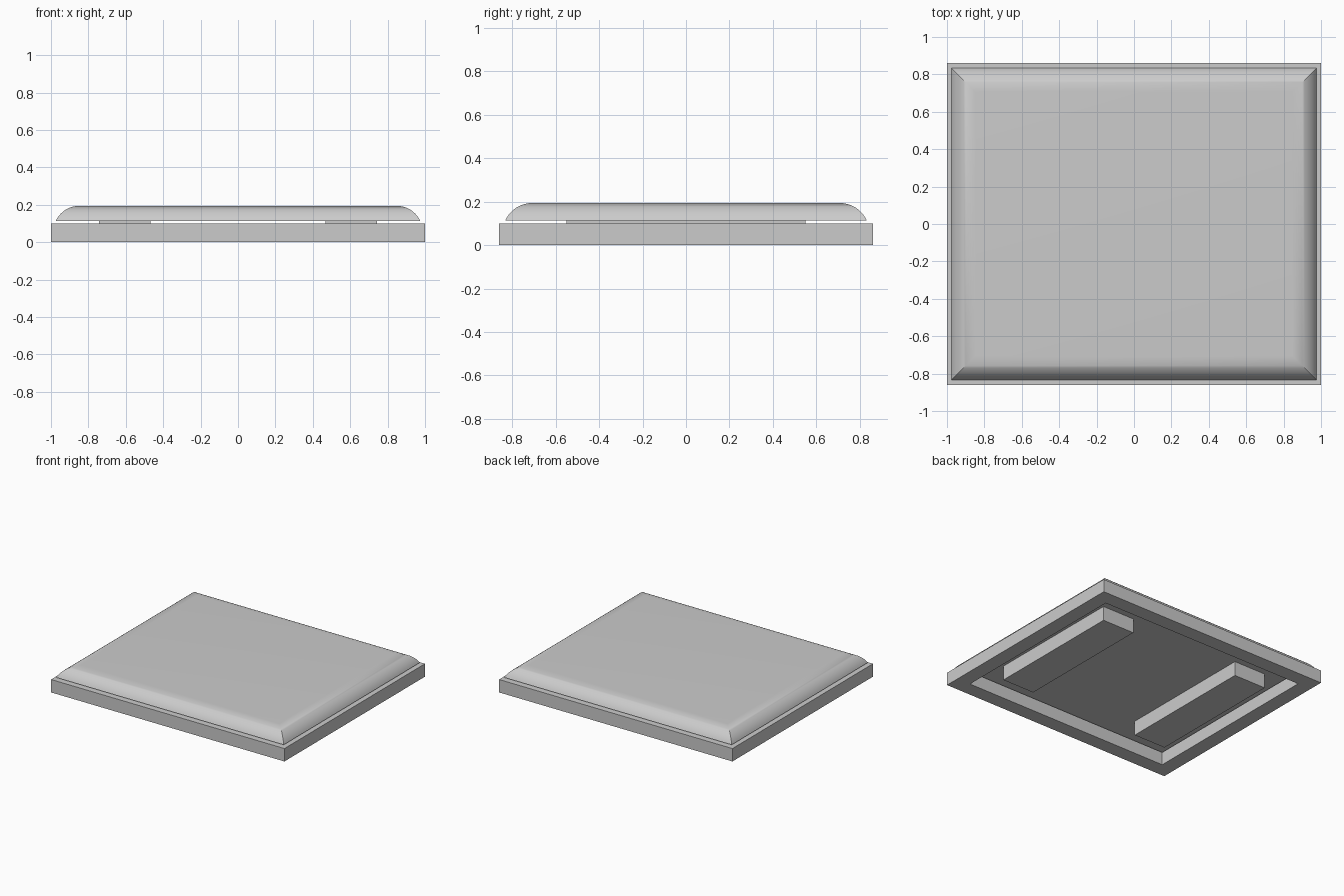
import bpy, bmesh, math

if "Cube" in bpy.data.objects:
    bpy.data.objects.remove(bpy.data.objects["Cube"], do_unlink=True)

grey = bpy.data.materials.new("soft grey")
grey.use_nodes = True
colour = (0.6, 0.6, 0.6, 1)
grey.diffuse_color = colour
grey.node_tree.nodes["Principled BSDF"].inputs["Base Color"].default_value = colour

HALF_X, HALF_Y = 1.0, 0.86
FRAME_TOP, CUSHION_BASE, CUSHION_TOP = 0.10, 0.112, 0.194


def rings_object(name, rings, closed):
    """Skin stacked rectangles (half x, half y, z); cap the ends or join them in a loop."""
    bm = bmesh.new()
    loops = [[bm.verts.new((sx * hx, sy * hy, z))
              for sx, sy in ((-1, -1), (1, -1), (1, 1), (-1, 1))]
             for hx, hy, z in rings]
    pairs = list(zip(loops, loops[1:]))
    if closed:
        pairs.append((loops[-1], loops[0]))
    else:
        bm.faces.new(loops[0][::-1])
        bm.faces.new(loops[-1])
    for low, high in pairs:
        for i in range(4):
            j = (i + 1) % 4
            bm.faces.new((low[i], low[j], high[j], high[i]))
    bmesh.ops.recalc_face_normals(bm, faces=bm.faces)
    mesh = bpy.data.meshes.new(name)
    bm.to_mesh(mesh)
    bm.free()
    mesh.materials.append(grey)
    obj = bpy.data.objects.new(name, mesh)
    bpy.context.collection.objects.link(obj)
    return obj


# Open rectangular frame
rim = 0.115
inner_x, inner_y = HALF_X - rim, HALF_Y - rim
rings_object("base_frame", [(HALF_X, HALF_Y, 0), (HALF_X, HALF_Y, FRAME_TOP),
                            (inner_x, inner_y, FRAME_TOP), (inner_x, inner_y, 0)], True)

# Two support rails that carry the cushion
for side, x in (("left", 0.605), ("right", -0.605)):
    rail = rings_object(side + "_support_rail",
                        [(0.137, 0.55, 0), (0.137, 0.55, CUSHION_BASE)], False)
    rail.location.x = x

# Cushion with rounded, mitred edges
run, rise = 0.127, CUSHION_TOP - CUSHION_BASE
radius = (run ** 2 + rise ** 2) / (2 * rise)
sweep = math.asin(run / radius)
steps = 12
profile = []
for i in range(steps + 1):
    angle = sweep * (1 - i / steps)
    grow = radius * math.sin(angle)
    profile.append((0.848 + grow, 0.706 + grow,
                    CUSHION_TOP - radius * (1 - math.cos(angle))))
cushion = rings_object("cushion", profile, False)
bpy.ops.object.select_all(action="DESELECT")
cushion.select_set(True)
bpy.context.view_layer.objects.active = cushion
bpy.ops.object.shade_smooth_by_angle(angle=math.radians(30))
